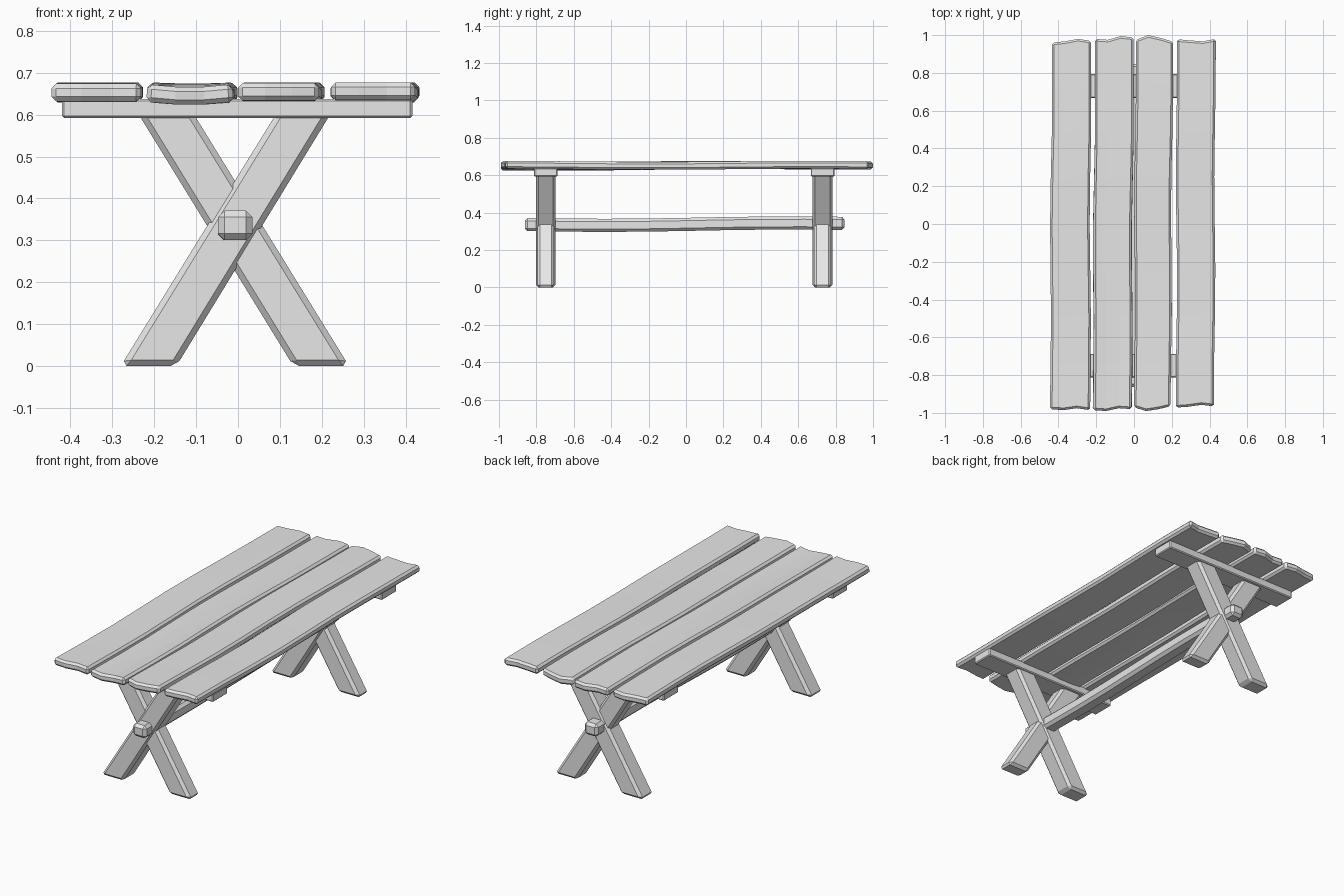
import bpy, bmesh, math

if "Cube" in bpy.data.objects:
    bpy.data.objects.remove(bpy.data.objects["Cube"], do_unlink=True)

wood = bpy.data.materials.new("pale grey wood")
wood.use_nodes = True
colour = (0.8, 0.8, 0.8, 1)
wood.diffuse_color = colour
wood.node_tree.nodes["Principled BSDF"].inputs["Base Color"].default_value = colour


def finish(name, bm, bevel, thickness=0):
    """Turn a bmesh into an object with chamfered edges."""
    bmesh.ops.recalc_face_normals(bm, faces=bm.faces)
    mesh = bpy.data.meshes.new(name)
    bm.to_mesh(mesh)
    bm.free()
    mesh.materials.append(wood)
    obj = bpy.data.objects.new(name, mesh)
    bpy.context.collection.objects.link(obj)
    if thickness:
        solid = obj.modifiers.new("thickness", "SOLIDIFY")
        solid.thickness, solid.offset = thickness, -1
    mod = obj.modifiers.new("chamfer", "BEVEL")
    mod.width, mod.segments = bevel, 1
    mod.limit_method, mod.angle_limit = "ANGLE", math.radians(50)
    return obj


def prism(name, profile, y0, y1, bevel):
    """Extrude an x-z profile along y."""
    bm = bmesh.new()
    face = bm.faces.new([bm.verts.new((x, y0, z)) for x, z in profile])
    out = bmesh.ops.extrude_face_region(bm, geom=[face])
    for v in out["geom"]:
        if isinstance(v, bmesh.types.BMVert):
            v.co.y = y1
    return finish(name, bm, bevel)


def rectangle(x0, x1, z0, z1):
    return [(x0, z0), (x1, z0), (x1, z1), (x0, z1)]


def plank(name, edges_front, edges_back, front, back, phase, sag):
    """Hand-cut board: uneven ends, gently wandering sides and surface."""
    bm = bmesh.new()
    bmesh.ops.create_grid(bm, x_segments=3, y_segments=8, size=1)
    for v in bm.verts:
        u, t = (v.co.x + 1) / 2, (v.co.y + 1) / 2
        col = round(u * 3)
        left = edges_front[0] + (edges_back[0] - edges_front[0]) * t
        right = edges_front[1] + (edges_back[1] - edges_front[1]) * t
        wander = 0.005 * math.sin(t * 9 + phase) * math.sin(math.pi * t)
        v.co.x = left + (right - left) * u + wander
        v.co.y = front[col] + (back[col] - front[col]) * t
        dip = sag * (1 - t) if col in (1, 2) else 0
        v.co.z = 0.674 - 0.003 * math.sin(t * 7 + phase) - dip
    finish(name, bm, 0.011, 0.042)


# Table top
plank("plank_far_right", (-0.445, -0.232), (-0.434, -0.228),
      (-0.98, -0.985, -0.975, -0.985), (0.96, 0.967, 0.98, 0.97), 0, 0)
plank("plank_inner_right", (-0.216, -0.014), (-0.206, -0.002),
      (-0.985, -0.99, -0.975, -0.98), (0.98, 0.975, 0.995, 0.987), 0.5, 0.006)
plank("plank_inner_left", (0.0, 0.193), (0.01, 0.207),
      (-0.97, -0.99, -0.98, -0.965), (0.975, 1.0, 0.985, 0.965), -0.5, 0)
plank("plank_far_left", (0.222, 0.423), (0.228, 0.433),
      (-0.972, -0.967, -0.957, -0.965), (0.978, 0.972, 0.967, 0.98), -1.2, 0)

# Crossed legs and cleats at both ends
rising = [(-0.28, 0), (-0.147, 0), (0.229, 0.615), (0.099, 0.615)]
falling = [(0.132, 0), (0.265, 0), (-0.114, 0.615), (-0.246, 0.615)]
for end, centre, outward in (("front", -0.75, -1), ("back", 0.73, 1)):
    prism(end + "_outer_leg", rising, centre - 0.053, centre + 0.053, 0.014)
    prism(end + "_inner_leg", falling, centre - 0.045, centre + 0.045, 0.014)
    prism(end + "_cleat", rectangle(-0.42, 0.416, 0.592, 0.638),
          centre - 0.063, centre + 0.063, 0.005)

# Stretcher beam, slightly bowed along its length
bm = bmesh.new()
bmesh.ops.create_cube(bm, size=1)
long_edges = [e for e in bm.edges if abs(e.verts[0].co.y - e.verts[1].co.y) > 0.5]
bmesh.ops.subdivide_edges(bm, edges=long_edges, cuts=7, use_grid_fill=True)
for v in bm.verts:
    t = v.co.y
    v.co.x = v.co.x * 0.082 - 0.006 + 0.003 * math.sin(t * 6)
    v.co.z = v.co.z * 0.07 + 0.338 + 0.005 * t - 0.005 * math.cos((t + 0.22) * 6)
    v.co.y = t * 1.71 - 0.007
finish("stretcher_beam", bm, 0.015)
